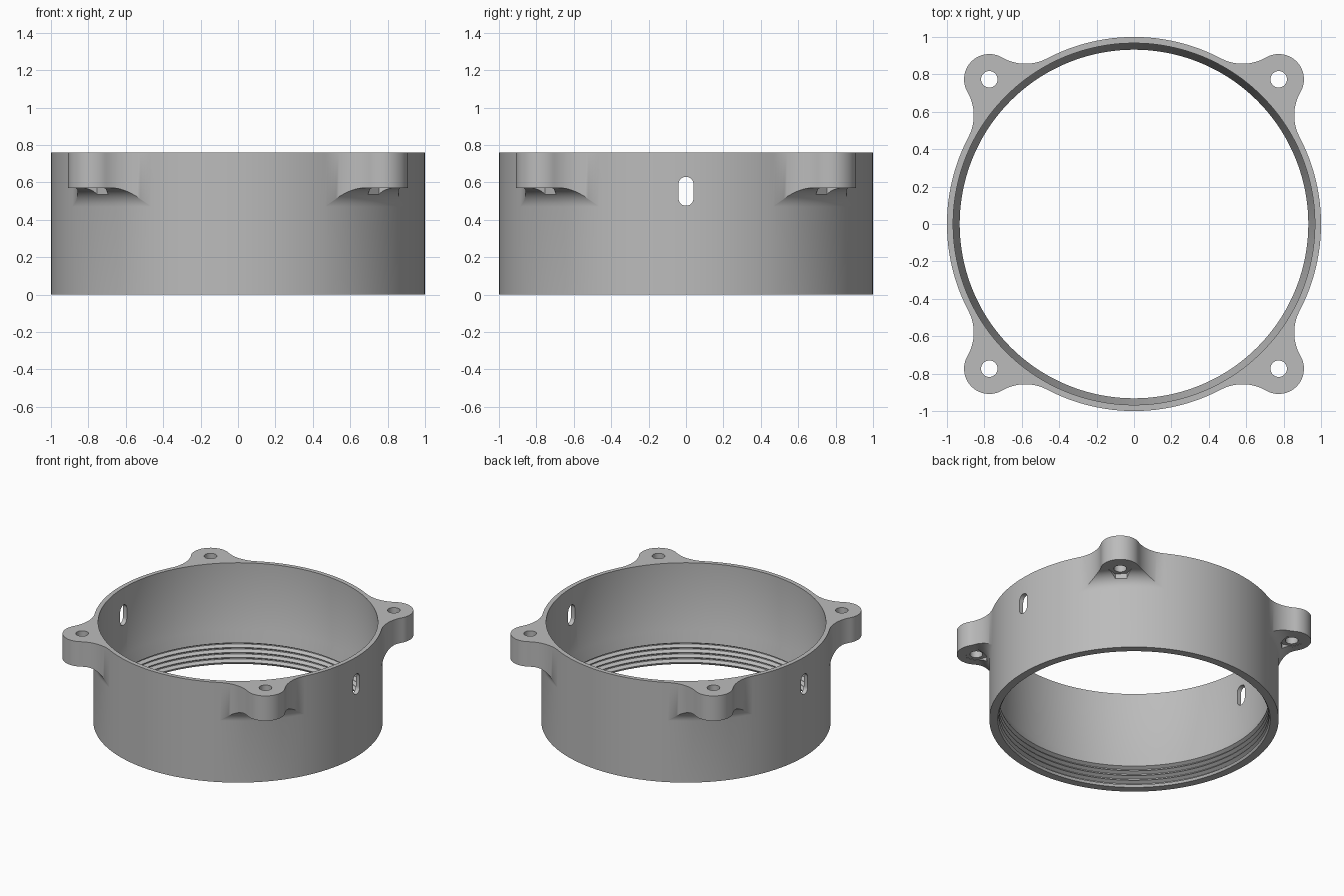
import bpy, bmesh
from math import sin, cos, pi, acos, atan2, hypot, radians, sqrt
from mathutils import Vector

cube = bpy.data.objects.get("Cube")
if cube:
    bpy.data.objects.remove(cube, do_unlink=True)

TOP, BORE, CREST = 0.76, 0.967, 0.932
LUG_DIST, LUG_R, BLEND_R = 1.094, 0.135, 0.25
FILLET, FILLET_Z = 0.10, 0.47

grey = bpy.data.materials.new("plain grey")
grey.use_nodes = True
grey.diffuse_color = (0.5, 0.5, 0.5, 1)
bsdf = next(n for n in grey.node_tree.nodes if n.type == 'BSDF_PRINCIPLED')
bsdf.inputs["Base Color"].default_value = grey.diffuse_color


def arc(cx, cy, r, a0, a1, n):
    return [(cx + r * cos(a0 + (a1 - a0) * i / n), cy + r * sin(a0 + (a1 - a0) * i / n))
            for i in range(n + 1)]


def make_object(name, bm):
    bmesh.ops.recalc_face_normals(bm, faces=bm.faces)
    mesh = bpy.data.meshes.new(name)
    bm.to_mesh(mesh)
    bm.free()
    obj = bpy.data.objects.new(name, mesh)
    bpy.context.collection.objects.link(obj)
    return obj


def add_prism(bm, points, sweep):
    verts = [bm.verts.new(p) for p in points]
    face = bm.faces.new(verts)
    ext = bmesh.ops.extrude_face_region(bm, geom=[face], use_keep_orig=True)
    bmesh.ops.translate(bm, vec=Vector(sweep),
                        verts=[g for g in ext["geom"] if isinstance(g, bmesh.types.BMVert)])


# Outline of one quarter: half lug, blend, ring arc, blend, half lug
lug_side, ring_side = LUG_R + BLEND_R, 1 + BLEND_R
along = (LUG_DIST ** 2 + ring_side ** 2 - lug_side ** 2) / (2 * LUG_DIST)
across = sqrt(ring_side ** 2 - along ** 2)
to_ring = atan2(across, along)
to_lug = atan2(across, along - LUG_DIST)
half = arc(LUG_DIST, 0, LUG_R, 0, to_lug, 16)
half += arc(along, across, BLEND_R, to_lug - pi, to_ring - pi, 16)[1:]
half += arc(0, 0, 1, to_ring, pi / 4, 12)[1:]
polar = [(atan2(y, x), hypot(x, y)) for x, y in half]
quarter = polar + [(pi / 2 - a, r) for a, r in reversed(polar[1:-1])]
outline = [(a + pi / 4 + q * pi / 2, r) for q in range(4) for a, r in quarter]

# Inner wall, from the top down: bore, cone, internal thread
inner = [(BORE, TOP), (BORE, 0.25), (CREST, 0.17)]
pitch = 0.038
for i in range(4):
    z = 0.165 - i * pitch
    inner += [(CREST, z), (0.957, z - 0.014), (0.957, z - 0.02), (CREST, z - 0.034)]
inner += [(0.942, 0)]


def section(radius):
    """Closed wall section where the outer edge reaches the given radius."""
    reach = min(max(radius - 1, 0), FILLET)
    swing = acos(1 - reach / FILLET)
    pts = [(1, 0)]
    for i in range(9):
        a = swing * i / 8
        pts.append((1 + FILLET * (1 - cos(a)), FILLET_Z + FILLET * sin(a)))
    pts += [(max(radius, 1), pts[-1][1]), (max(radius, 1), TOP)]
    return pts + inner


# Threaded ring with four filleted lugs
bm = bmesh.new()
loops = [[bm.verts.new((r * cos(a), r * sin(a), z)) for r, z in section(rad)]
         for a, rad in outline]
for i, here in enumerate(loops):
    after = loops[(i + 1) % len(loops)]
    for j in range(len(here)):
        k = (j + 1) % len(here)
        bm.faces.new((here[j], after[j], after[k], here[k]))
bmesh.ops.remove_doubles(bm, verts=bm.verts, dist=0.0001)
ring = make_object("mounting_ring", bm)

# Cutters: screw holes, nut pockets and side slots
holes, nuts, slots = bmesh.new(), bmesh.new(), bmesh.new()
for q in range(4):
    a = pi / 4 + q * pi / 2
    cx, cy = LUG_DIST * cos(a), LUG_DIST * sin(a)
    add_prism(holes, [(x, y, 0.3) for x, y in arc(cx, cy, 0.044, 0, 2 * pi, 32)[:-1]], (0, 0, 0.6))
    hexagon = arc(cx, cy, 0.081, a + pi / 6, a + pi / 6 + 2 * pi, 6)[:-1]
    add_prism(nuts, [(x, y, 0.3) for x, y in hexagon], (0, 0, 0.273))
slot = arc(0, 0.59, 0.04, 0, pi, 12) + arc(0, 0.515, 0.04, pi, 2 * pi, 12)
add_prism(slots, [(-1.2, y, z) for y, z in slot], (2.4, 0, 0))

cutters = [make_object(n, b) for n, b in
           (("nut_pocket_cutter", nuts), ("screw_hole_cutter", holes), ("slot_cutter", slots))]
for cutter in cutters:
    cutter.hide_render = True
    mod = ring.modifiers.new(cutter.name, 'BOOLEAN')
    mod.operation, mod.solver, mod.object = 'DIFFERENCE', 'EXACT', cutter

# Bake the cuts, then shade
bpy.context.view_layer.update()
graph = bpy.context.evaluated_depsgraph_get()
baked = bpy.data.meshes.new_from_object(ring.evaluated_get(graph))
ring.modifiers.clear()
ring.data = baked
for cutter in cutters:
    bpy.data.objects.remove(cutter, do_unlink=True)
baked.materials.clear()
baked.materials.append(grey)
bpy.ops.object.select_all(action='DESELECT')
ring.select_set(True)
bpy.context.view_layer.objects.active = ring
bpy.ops.object.shade_smooth_by_angle(angle=radians(30))
